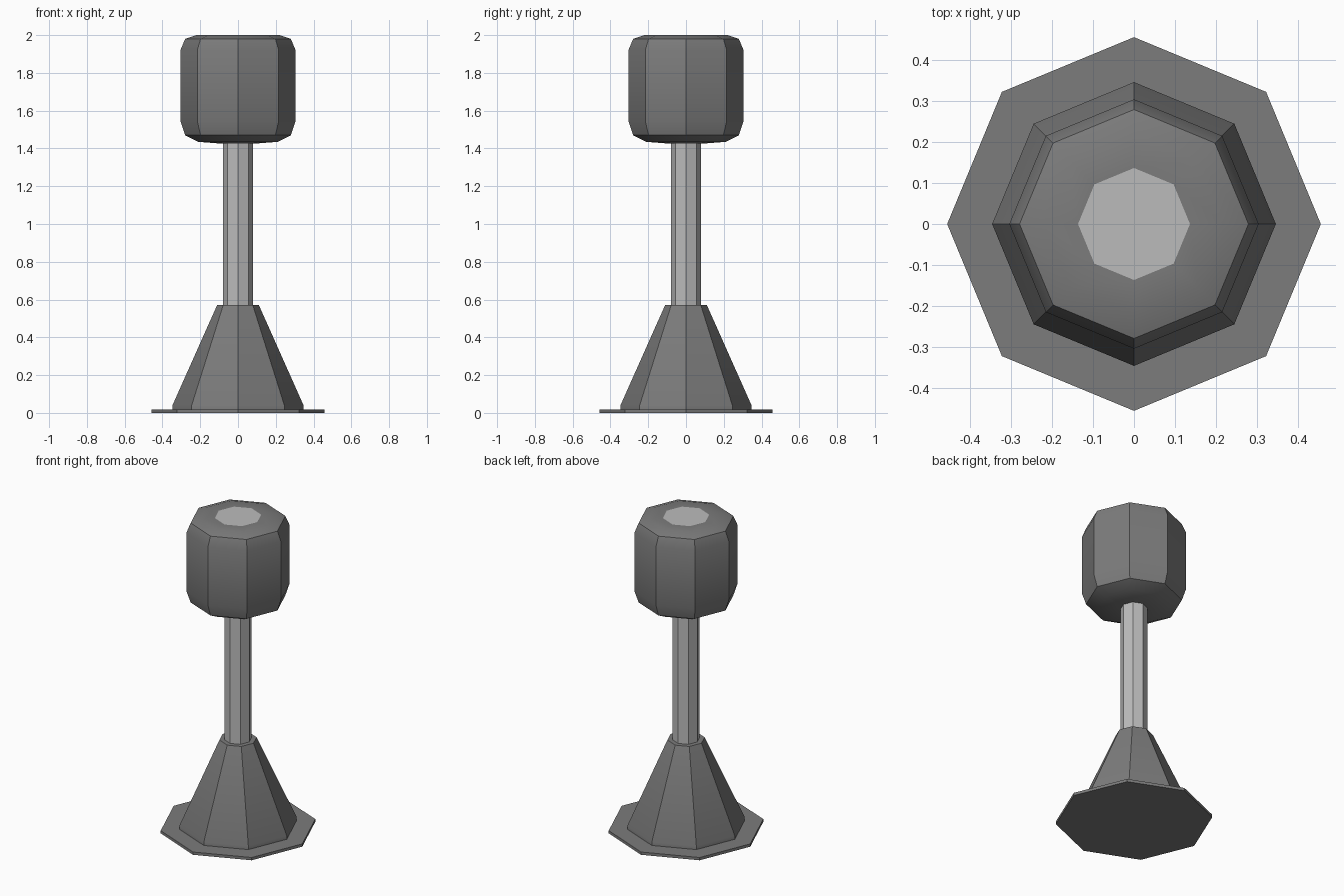
import bpy, bmesh, math

if "Cube" in bpy.data.objects:
    bpy.data.objects.remove(bpy.data.objects["Cube"])

SIDES = 8


def material(name, value):
    mat = bpy.data.materials.new(name)
    mat.diffuse_color = (value, value, value, 1)
    mat.use_nodes = True
    mat.node_tree.nodes["Principled BSDF"].inputs["Base Color"].default_value = mat.diffuse_color
    return mat


def lathe(name, profile, mat=None):
    """Turn a bottom-to-top (radius, z) profile into a closed octagonal solid."""
    bm = bmesh.new()
    rings = []
    for r, z in profile:
        angles = [2 * math.pi * i / SIDES for i in range(SIDES)]
        rings.append([bm.verts.new((r * math.cos(a), r * math.sin(a), z)) for a in angles])
    for low, high in zip(rings, rings[1:]):
        for i in range(SIDES):
            j = (i + 1) % SIDES
            bm.faces.new((low[i], low[j], high[j], high[i]))
    bm.faces.new(rings[0][::-1])
    bm.faces.new(rings[-1])
    mesh = bpy.data.meshes.new(name)
    bm.to_mesh(mesh)
    bm.free()
    obj = bpy.data.objects.new(name, mesh)
    bpy.context.collection.objects.link(obj)
    if mat:
        mesh.materials.append(mat)
    bpy.ops.object.select_all(action='DESELECT')
    obj.select_set(True)
    bpy.context.view_layer.objects.active = obj
    bpy.ops.object.shade_smooth_by_angle(angle=math.radians(30))
    return obj


dark = material("dark_grey", 0.2)
light = material("light_grey", 0.5)

# Thin ground plate
lathe("base_plate", [(0.457, 0), (0.457, 0.018)], dark)

# Tapered foot with a short upright lip at the bottom
lathe("foot", [(0.347, 0.014), (0.347, 0.04), (0.11, 0.572)], dark)

# Slim post running up into the head
lathe("post", [(0.08, 0.56), (0.08, 1.44)], light)

# Rounded head, flattened top and bottom
head = lathe("head", [(0.08, 1.425), (0.21, 1.435), (0.28, 1.47), (0.305, 1.545),
                      (0.305, 1.92), (0.28, 1.98), (0.22, 2.0), (0.137, 2.0)], dark)

# Pale panel on top of the head
head.data.materials.append(light)
head.data.polygons[-1].material_index = 1
